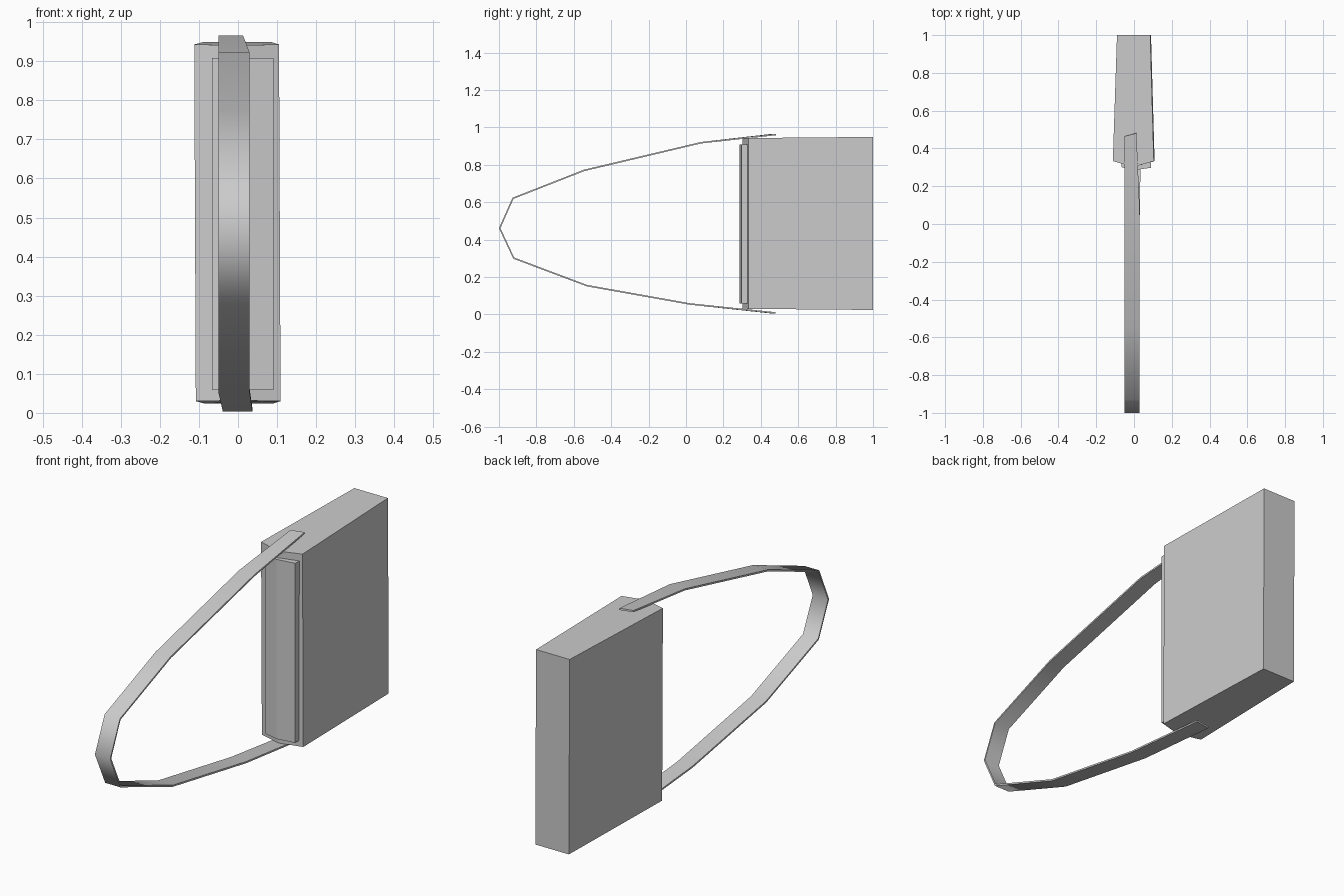
import bpy, bmesh
import math
from mathutils import Vector

if "Cube" in bpy.data.objects:
    bpy.data.objects.remove(bpy.data.objects["Cube"])


def make_object(name, rings, smooth=False):
    """Skin a closed solid through equal-length rings of points."""
    bm = bmesh.new()
    loops = [[bm.verts.new(p) for p in ring] for ring in rings]
    n = len(loops[0])
    for a, b in zip(loops, loops[1:]):
        for i in range(n):
            j = (i + 1) % n
            bm.faces.new((a[i], a[j], b[j], b[i]))
    bm.faces.new(loops[0])
    bm.faces.new(loops[-1])
    bmesh.ops.recalc_face_normals(bm, faces=bm.faces)
    mesh = bpy.data.meshes.new(name)
    bm.to_mesh(mesh)
    bm.free()
    obj = bpy.data.objects.new(name, mesh)
    bpy.context.collection.objects.link(obj)
    if smooth:
        bpy.context.view_layer.objects.active = obj
        obj.select_set(True)
        bpy.ops.object.shade_smooth_by_angle(angle=math.radians(60))
        obj.select_set(False)
    return obj


# Wedge-shaped body: outline in x, y plus a small end inset at the front
body_outline = [(-0.11, 0.333, 0.006), (0.0, 0.302, 0.008), (0.107, 0.333, 0.006),
                (0.088, 1.0, 0.0), (-0.088, 1.0, 0.0)]
body_bottom = [(x + 0.002, y, 0.024 + d) for x, y, d in body_outline]
body_top = [(x - 0.002, y, 0.949 - d) for x, y, d in body_outline]
make_object("body", [body_bottom, body_top])

# Raised chevron panel on the front
panel_outline = [(-0.066, 0.301), (0.002, 0.285), (0.091, 0.298),
                 (0.091, 0.332), (0.0, 0.31), (-0.066, 0.325)]
make_object("front_panel", [[(x, y, z) for x, y in panel_outline]
                            for z in (0.058, 0.909)])

# Strap: path in y, z swept as a thin flat band
path = [Vector(p) for p in [
    (0.473, 0.962), (0.08, 0.918), (-0.545, 0.77), (-0.925, 0.621), (-0.996, 0.461),
    (-0.921, 0.301), (-0.53, 0.154), (0.02, 0.056), (0.473, 0.008)]]
half = 0.004
last = len(path) - 1
strap_rings = []
for i, p in enumerate(path):
    t = (path[min(i + 1, last)] - path[max(i - 1, 0)]).normalized()
    n = Vector((-t.y, t.x)) * half
    x0, x1, skew = -0.05, 0.03, 0.0
    if i == 0:
        x0, x1, skew = -0.05, 0.013, 0.008
    elif i == last:
        x0, x1, skew = -0.039, 0.037, 0.006
    strap_rings.append([(x0, p.x + n.x - skew, p.y + n.y), (x1, p.x + n.x + skew, p.y + n.y),
                        (x1, p.x - n.x + skew, p.y - n.y), (x0, p.x - n.x - skew, p.y - n.y)])
make_object("strap", strap_rings, smooth=True)
